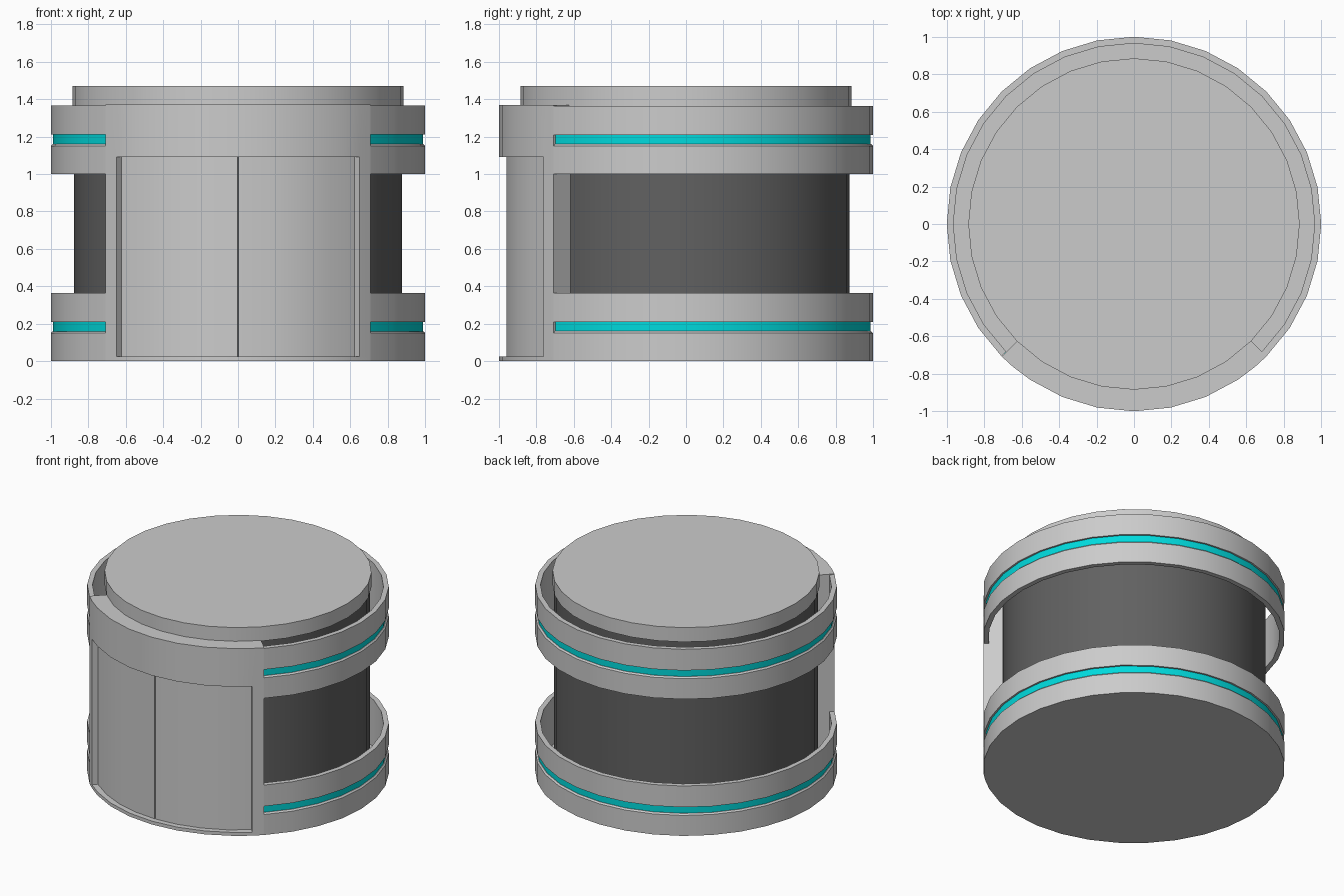
import bpy, bmesh, math

if "Cube" in bpy.data.objects:
    bpy.data.objects.remove(bpy.data.objects["Cube"])

SIDES = 32
STEP = 360 / SIDES


def material(name, rgb):
    m = bpy.data.materials.new(name)
    m.diffuse_color = (*rgb, 1)
    m.use_nodes = True
    m.node_tree.nodes["Principled BSDF"].inputs["Base Color"].default_value = m.diffuse_color
    return m


TEAL = material("teal", (0.0, 0.7, 0.72))
DARK = material("dark_grey", (0.12, 0.12, 0.12))


def finish(bm, name, mat=None):
    bmesh.ops.recalc_face_normals(bm, faces=bm.faces)
    mesh = bpy.data.meshes.new(name)
    bm.to_mesh(mesh)
    bm.free()
    ob = bpy.data.objects.new(name, mesh)
    bpy.context.collection.objects.link(ob)
    if mat:
        mesh.materials.append(mat)
    bpy.context.view_layer.objects.active = ob
    ob.select_set(True)
    bpy.ops.object.shade_smooth_by_angle(angle=math.radians(30))
    ob.select_set(False)
    return ob


def polar(r, deg, z):
    a = math.radians(deg)
    return (r * math.cos(a), r * math.sin(a), z)


def sweep(name, profile, start, end, steps, mat=None):
    """Sweep a closed (radius, z) profile around z, with capped ends."""
    bm = bmesh.new()
    cols = []
    for i in range(steps + 1):
        a = start + (end - start) * i / steps
        cols.append([bm.verts.new(polar(r, a, z)) for r, z in profile])
    n = len(profile)
    for c, d in zip(cols, cols[1:]):
        for j in range(n):
            k = (j + 1) % n
            bm.faces.new((c[j], d[j], d[k], c[k]))
    bm.faces.new(cols[0])
    bm.faces.new(cols[-1])
    return finish(bm, name, mat)


def cylinder(name, r, z0, z1, mat=None):
    bm = bmesh.new()
    low, high = [[bm.verts.new(polar(r, i * STEP, z)) for i in range(SIDES)]
                 for z in (z0, z1)]
    bm.faces.new(low)
    bm.faces.new(high)
    for i in range(SIDES):
        k = (i + 1) % SIDES
        bm.faces.new((low[i], low[k], high[k], high[i]))
    return finish(bm, name, mat)


def box_profile(r0, r1, z0, z1):
    return [(r0, z0), (r1, z0), (r1, z1), (r0, z1)]


# Base plate, dark core and lid
cylinder("base_plate", 0.966, 0.0, 0.02)
cylinder("core", 0.875, 0.02, 1.365, DARK)
cylinder("lid", 0.885, 1.365, 1.47)

# Two grooved rings around the back, each with a teal strip
for label, z in (("lower", 0.0), ("upper", 1.0)):
    groove = [(0.965, 0), (1, 0), (1, 0.15), (0.99, 0.16), (0.975, 0.16),
              (0.975, 0.21), (1, 0.21), (1, 0.365), (0.965, 0.365)]
    sweep(label + "_ring", [(r, h + z) for r, h in groove], -45, 225, 24)
    sweep(label + "_strip", box_profile(0.972, 0.987, z + 0.16, z + 0.21),
          -45, 225, 24, TEAL)

# Door frame: curved skin with an opening, extruded inwards to the core
HALF = 40.4
angles = sorted([-135 + i * STEP for i in range(9)] + [-90 - HALF, -90 + HALF])
heights = [0.0, 0.025, 1.09, 1.37]
bm = bmesh.new()
grid = [[bm.verts.new(polar(1, a, z)) for z in heights] for a in angles]
last = len(angles) - 2
for i in range(last + 1):
    for j in range(3):
        if j != 1 or i in (0, last):
            bm.faces.new((grid[i][j], grid[i + 1][j],
                          grid[i + 1][j + 1], grid[i][j + 1]))
inner = bmesh.ops.extrude_face_region(bm, geom=bm.faces[:], use_keep_orig=True)
for v in inner["geom"]:
    if isinstance(v, bmesh.types.BMVert):
        v.co.x *= 0.875
        v.co.y *= 0.875
finish(bm, "door_frame")

# Two recessed door panels with a thin seam between them
for label, a, b in (("left", -90 - HALF, -90.15), ("right", -89.85, -90 + HALF)):
    sweep(label + "_door", box_profile(0.885, 0.96, 0.025, 1.09), a, b, 4)
